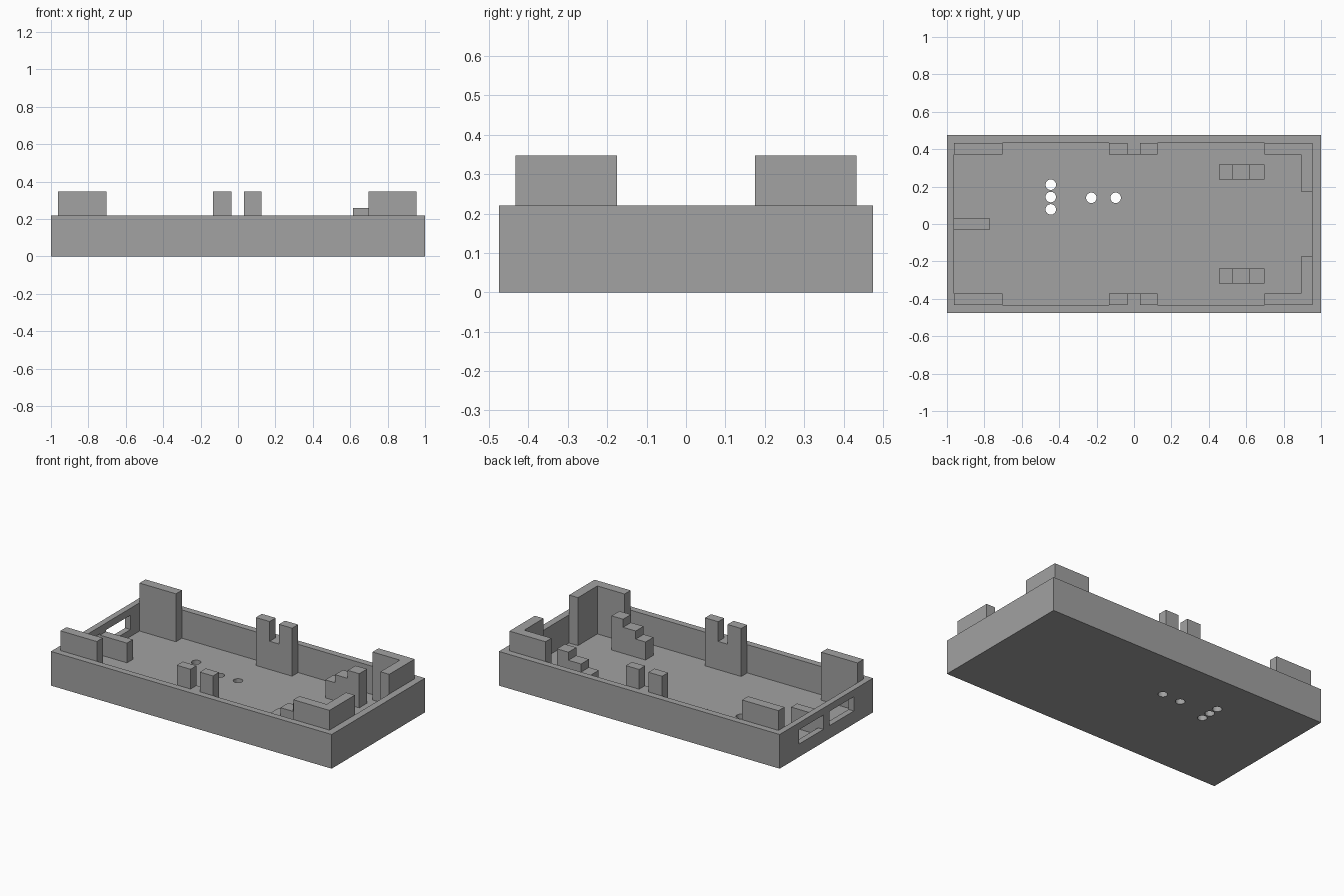
import bpy, bmesh, math
from mathutils import Vector

if "Cube" in bpy.data.objects:
    bpy.data.objects.remove(bpy.data.objects["Cube"], do_unlink=True)

grey = bpy.data.materials.new("matte grey")
grey.use_nodes = True
colour = (0.36, 0.36, 0.36, 1)
grey.diffuse_color = colour
grey.node_tree.nodes["Principled BSDF"].inputs["Base Color"].default_value = colour

WALL_TOP, POST_TOP, FLOOR = 0.22, 0.347, 0.038
ROOT = FLOOR - 0.01              # parts sink slightly into the floor
IN_X0, IN_X1, IN_Y = -0.962, 0.955, 0.433
POST_Y = 0.372


def prism(name, outline, axis, low, high):
    """Extrude a flat outline along y (outline in x, z) or z (outline in x, y)."""
    place = (lambda a, b, t: (a, t, b)) if axis == "y" else (lambda a, b, t: (a, b, t))
    bm = bmesh.new()
    face = bm.faces.new([bm.verts.new(place(a, b, low)) for a, b in outline])
    new = bmesh.ops.extrude_face_region(bm, geom=[face])["geom"]
    shift = Vector(place(0, 0, high - low))
    bmesh.ops.translate(bm, vec=shift, verts=[v for v in new if isinstance(v, bmesh.types.BMVert)])
    bmesh.ops.recalc_face_normals(bm, faces=bm.faces)
    mesh = bpy.data.meshes.new(name)
    bm.to_mesh(mesh)
    bm.free()
    mesh.materials.append(grey)
    obj = bpy.data.objects.new(name, mesh)
    bpy.context.collection.objects.link(obj)
    return obj


def box(name, x0, x1, y0, y1, z0, z1):
    return prism(name, [(x0, y0), (x1, y0), (x1, y1), (x0, y1)], "z", z0, z1)


def cut(target, cutter):
    cutter.hide_render = True
    mod = target.modifiers.new("cut", "BOOLEAN")
    mod.operation, mod.solver, mod.object = "DIFFERENCE", "EXACT", cutter
    bpy.context.view_layer.objects.active = target
    bpy.ops.object.modifier_apply(modifier=mod.name)
    bpy.data.objects.remove(cutter, do_unlink=True)


# Open tray with two end windows and floor holes
tray = box("tray", -1, 1, -0.475, 0.475, 0, WALL_TOP)
cut(tray, box("cavity", IN_X0, IN_X1, -IN_Y, IN_Y, FLOOR, 0.5))
for y0, y1 in ((0.03, 0.28), (-0.28, -0.03)):
    cut(tray, box("window", -1.1, -0.9, y0, y1, 0.083, 0.175))
for x, y in ((-0.445, 0.21), (-0.445, 0.144), (-0.445, 0.078), (-0.228, 0.14), (-0.098, 0.14)):
    ring = [(x + 0.028 * math.cos(i * math.tau / 32), y + 0.028 * math.sin(i * math.tau / 32))
            for i in range(32)]
    cut(tray, prism("hole", ring, "z", -0.1, 0.1))

# Low divider between the windows
box("window_divider", IN_X0, -0.77, -0.03, 0.03, ROOT, 0.165)

# Parts repeated on the front and back sides
for side, s in (("front", -1), ("back", 1)):
    near, far = sorted((s * POST_Y, s * IN_Y))
    box(side + "_flat_post", IN_X0, -0.703, near, far, ROOT, POST_TOP)

    # Corner post, L-shaped from above
    corner = [(0.698, s * IN_Y), (IN_X1, s * IN_Y), (IN_X1, s * 0.175),
              (0.892, s * 0.175), (0.892, s * POST_Y), (0.698, s * POST_Y)]
    prism(side + "_corner_post", corner, "z", ROOT, POST_TOP)

    # Middle clip with a notch down to the wall top
    clip = [(-0.133, ROOT), (0.125, ROOT), (0.125, POST_TOP), (0.031, POST_TOP),
            (0.031, WALL_TOP), (-0.035, WALL_TOP), (-0.035, POST_TOP), (-0.133, POST_TOP)]
    prism(side + "_clip", clip, "y", near, far)

    # Three-step support
    steps = [(0.697, ROOT), (0.697, 0.258), (0.615, 0.258), (0.615, 0.206),
             (0.525, 0.206), (0.525, 0.154), (0.455, 0.154), (0.455, ROOT)]
    low, high = sorted((s * 0.238, s * 0.318))
    prism(side + "_stepped_support", steps, "y", low, high)
